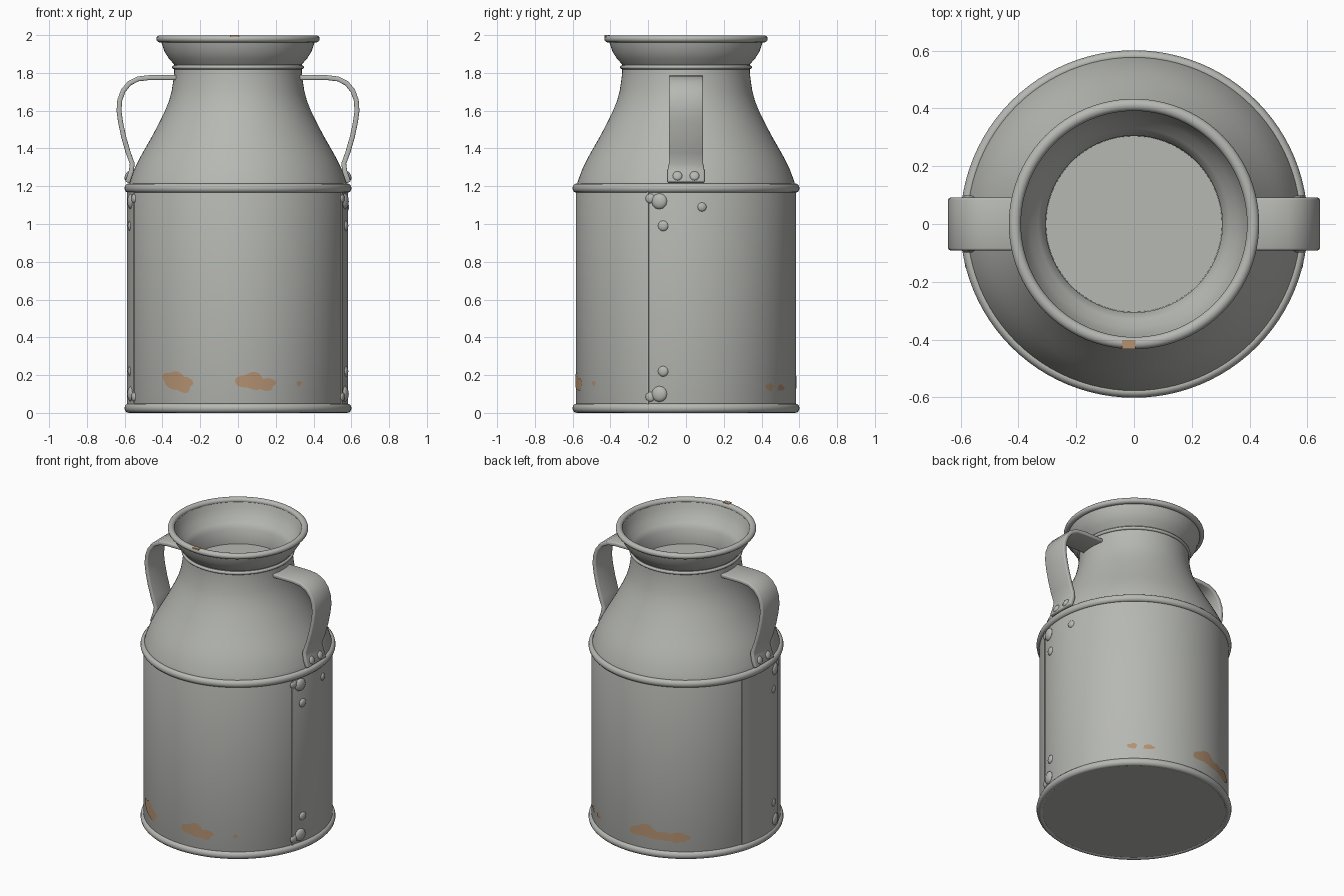
import bpy, bmesh
from math import sin, cos, pi, radians
from mathutils import Matrix, Vector

cube = bpy.data.objects.get("Cube")
if cube:
    bpy.data.objects.remove(cube)


def material(name, color):
    m = bpy.data.materials.new(name)
    m.use_nodes = True
    m.diffuse_color = (*color, 1)
    m.node_tree.nodes["Principled BSDF"].inputs["Base Color"].default_value = (*color, 1)
    return m


STEEL = material("dull steel", (0.47, 0.48, 0.45))
RUST = material("rust", (0.46, 0.29, 0.17))
BODY_R = 0.583


def finish(name, bm, mat, smooth=True, recalc=True):
    if recalc:
        bmesh.ops.recalc_face_normals(bm, faces=bm.faces)
    mesh = bpy.data.meshes.new(name)
    bm.to_mesh(mesh)
    bm.free()
    mesh.materials.append(mat)
    obj = bpy.data.objects.new(name, mesh)
    bpy.context.collection.objects.link(obj)
    if smooth:
        bpy.ops.object.select_all(action="DESELECT")
        obj.select_set(True)
        bpy.context.view_layer.objects.active = obj
        bpy.ops.object.shade_smooth_by_angle(angle=radians(40))
    return obj


def lathe(name, profile, segments=96):
    """Turn a list of (radius, height) points about the z axis."""
    bm = bmesh.new()
    verts = [bm.verts.new((r, 0, z)) for r, z in profile]
    edges = [bm.edges.new(pair) for pair in zip(verts, verts[1:])]
    bmesh.ops.spin(bm, geom=verts + edges, axis=(0, 0, 1), cent=(0, 0, 0),
                   angle=2 * pi, steps=segments)
    bmesh.ops.remove_doubles(bm, verts=bm.verts, dist=0.0005)
    return finish(name, bm, STEEL)


def ring(name, radius, z, thick, height):
    """Rolled bead around the can."""
    n = 12
    lathe(name, [(radius + thick * cos(2 * pi * i / n), z + height * sin(2 * pi * i / n))
                 for i in range(n + 1)])


def on_wall(deg, z, r=BODY_R):
    a = radians(deg)
    return Vector((r * cos(a), r * sin(a), z))


# Can shell: base, wall, shoulder, neck, flared mouth and the closed throat
lathe("can_body", [
    (0, 0.005), (0.575, 0.005), (BODY_R, 0.03), (BODY_R, 1.19), (0.57, 1.235),
    (0.545, 1.3), (0.52, 1.35), (0.492, 1.4), (0.463, 1.45), (0.436, 1.5),
    (0.41, 1.55), (0.386, 1.6), (0.366, 1.65), (0.352, 1.7), (0.344, 1.75),
    (0.338, 1.8), (0.338, 1.845), (0.365, 1.875), (0.388, 1.91), (0.402, 1.95),
    (0.41, 1.98), (0.395, 1.98), (0.382, 1.94), (0.36, 1.895), (0.33, 1.86),
    (0.306, 1.83), (0.304, 1.73), (0, 1.73)])

# Rolled beads
ring("mouth_bead", 0.412, 1.98, 0.021, 0.019)
ring("neck_bead", 0.338, 1.83, 0.011, 0.011)
ring("shoulder_bead", 0.581, 1.19, 0.02, 0.024)
ring("base_bead", 0.578, 0.025, 0.023, 0.025)


# Handles: a bent strap with a wider riveted foot
def handle(name, side):
    path = [(0.32, 1.775), (0.47, 1.775), (0.53, 1.768), (0.575, 1.745), (0.608, 1.705),
            (0.626, 1.655), (0.63, 1.6), (0.622, 1.54), (0.605, 1.46), (0.582, 1.38),
            (0.56, 1.32), (0.565, 1.28), (0.585, 1.22)]
    bm = bmesh.new()
    rows = []
    for i, (x, z) in enumerate(path):
        w = 0.098 if i >= len(path) - 2 else 0.091
        rows.append([bm.verts.new((side * x, y * w, z)) for y in (-1, 1)])
    for a, b in zip(rows, rows[1:]):
        bm.faces.new((a[0], a[1], b[1], b[0]))
    obj = finish(name, bm, STEEL)
    solid = obj.modifiers.new("thickness", "SOLIDIFY")
    solid.thickness = 0.026
    solid.offset = 0
    bevel = obj.modifiers.new("soft_edges", "BEVEL")
    bevel.width = 0.007
    bevel.segments = 2


def rivet(name, place, outward, size):
    """Flattened dome lying on a surface."""
    bm = bmesh.new()
    turn = Vector(outward).to_track_quat("Z", "Y").to_matrix().to_4x4()
    bmesh.ops.create_uvsphere(
        bm, u_segments=12, v_segments=8, radius=1,
        matrix=Matrix.Translation(place) @ turn @ Matrix.Diagonal((size, size, size * 0.45, 1)))
    finish(name, bm, STEEL)


def strip(name, start, end, low, high, lift):
    """Raised curved strip on the can wall."""
    bm = bmesh.new()
    n = max(1, round((end - start) / 4))
    grid = [[bm.verts.new(on_wall(start + (end - start) * i / n, z, r))
             for r, z in ((BODY_R - 0.004, low), (BODY_R + lift, low),
                          (BODY_R + lift, high), (BODY_R - 0.004, high))]
            for i in range(n + 1)]
    for a, b in zip(grid, grid[1:]):
        for k in range(3):
            bm.faces.new((a[k], a[k + 1], b[k + 1], b[k]))
    bm.faces.new(grid[0])
    bm.faces.new(grid[-1])
    finish(name, bm, STEEL)


for side, label, rivet_deg in ((1, "left", -14), (-1, "right", 194)):
    handle(label + "_handle", side)
    for y in (-0.045, 0.045):
        rivet(label + "_handle_rivet", (side * 0.586, y, 1.255), (side, 0, 0.4), 0.026)
    # Wall rivets near the top and bottom of each seam
    for z, size, shift in ((1.12, 0.042, 0), (1.135, 0.026, -5), (0.99, 0.028, 2),
                           (0.1, 0.042, 0), (0.085, 0.026, -5), (0.22, 0.028, 2)):
        d = rivet_deg + side * shift
        rivet(label + "_seam_rivet", on_wall(d, z), on_wall(d, 0), size)

strip("left_seam", -20.6, -19.6, 0.045, 1.17, 0.005)
strip("right_seam_plate", 161, 200, 0.045, 1.17, 0.005)
rivet("left_wall_mark", on_wall(8.4, 1.09), on_wall(8.4, 0), 0.024)


# Rust stains: thin wavy patches that follow the wall
def stain(deg, z, half_deg, half_z, slant=0.0, lift=0.003):
    bm = bmesh.new()
    n, loops = 28, 6
    rows = []
    for j in range(1, loops + 1):
        row = []
        for i in range(n):
            t = 2 * pi * i / n
            s = j / loops * (1 + 0.13 * sin(3 * t + deg) + 0.07 * sin(5 * t + 1))
            u, v = s * cos(t), s * sin(t)
            row.append(bm.verts.new(on_wall(deg + half_deg * u,
                                            z + half_z * v + slant * u, BODY_R + lift)))
        rows.append(row)
    mid = bm.verts.new(on_wall(deg, z, BODY_R + lift))
    for i in range(n):
        k = (i + 1) % n
        bm.faces.new((mid, rows[0][i], rows[0][k]))
        for a, b in zip(rows, rows[1:]):
            bm.faces.new((a[i], b[i], b[k], a[k]))
    finish("rust_stain", bm, RUST, recalc=False)


stain(-126, 0.175, 6.5, 0.047)
stain(-120, 0.15, 6, 0.04)
stain(-83.5, 0.168, 7.5, 0.043)
stain(-76, 0.152, 6, 0.032)
stain(-56.5, 0.155, 1.5, 0.014)
stain(49, 0.137, 3, 0.019)
stain(59, 0.133, 3.5, 0.016)
stain(98, 0.165, 9, 0.04, 0.01)
stain(110, 0.145, 9, 0.028)
stain(121, 0.145, 6, 0.035)

# Rust chip on the mouth bead
bm = bmesh.new()
bmesh.ops.create_cube(bm, size=1, matrix=Matrix.Translation((-0.018, -0.417, 1.9955))
                      @ Matrix.Diagonal((0.046, 0.03, 0.009, 1)))
finish("mouth_rust_chip", bm, RUST, smooth=False)
